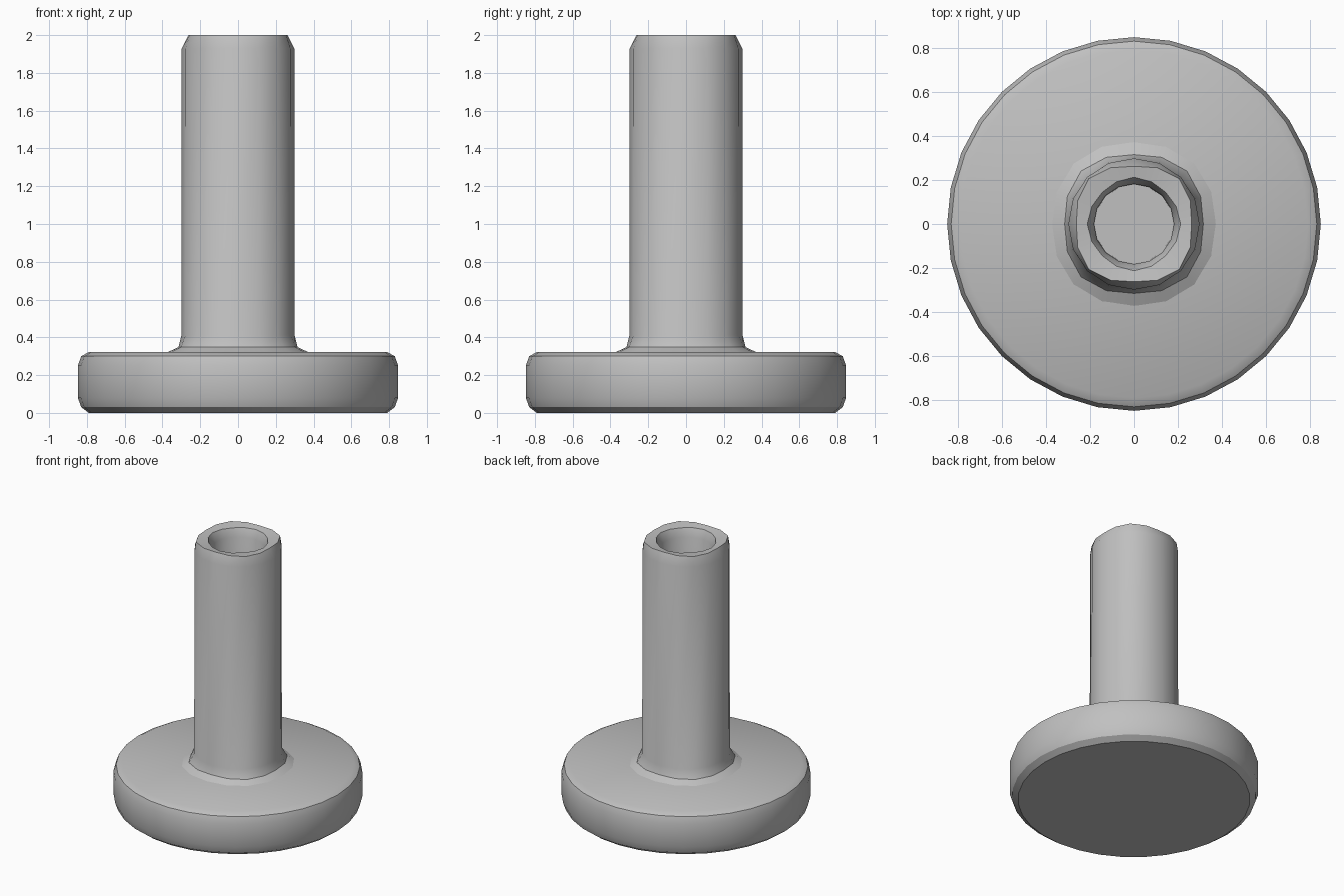
import bpy, bmesh, math

cube = bpy.data.objects.get("Cube")
if cube:
    bpy.data.objects.remove(cube, do_unlink=True)

grey = bpy.data.materials.new("plain grey")
grey.use_nodes = True
colour = (0.53, 0.53, 0.53, 1)
grey.diffuse_color = colour
grey.node_tree.nodes["Principled BSDF"].inputs["Base Color"].default_value = colour


def lathe(name, profile, sides):
    """Turn (radius, z, squareness) rings into a closed solid."""
    bm = bmesh.new()
    rings = []
    for r, z, sq in profile:
        ring = []
        for i in range(sides):
            a = math.tau * i / sides
            k = r * (1 + sq * math.sin(2 * a) ** 2)
            ring.append(bm.verts.new((k * math.cos(a), k * math.sin(a), z)))
        rings.append(ring)
    for low, high in zip(rings, rings[1:]):
        for i in range(sides):
            j = (i + 1) % sides
            bm.faces.new((low[i], low[j], high[j], high[i]))
    bm.faces.new(rings[0][::-1])
    bm.faces.new(rings[-1])
    bmesh.ops.recalc_face_normals(bm, faces=bm.faces)
    mesh = bpy.data.meshes.new(name)
    bm.to_mesh(mesh)
    bm.free()
    mesh.materials.append(grey)
    obj = bpy.data.objects.new(name, mesh)
    bpy.context.collection.objects.link(obj)
    bpy.ops.object.select_all(action="DESELECT")
    obj.select_set(True)
    bpy.context.view_layer.objects.active = obj
    bpy.ops.object.shade_smooth_by_angle(angle=math.radians(32))
    return obj


# Round foot with softened rims
lathe("base_disc", [(0.79, 0, 0), (0.83, 0.03, 0), (0.848, 0.08, 0),
                    (0.848, 0.25, 0), (0.83, 0.3, 0), (0.79, 0.322, 0)], 32)

# Hollow stem: flared foot, straight wall, chamfered rim, blind bore
lathe("hollow_stem", [(0.38, 0.318, 0.04), (0.315, 0.348, 0.08), (0.3, 0.41, 0.01),
                      (0.298, 1.93, 0.01), (0.262, 2, 0.11), (0.212, 1.99, -0.04),
                      (0.182, 1.93, 0), (0.18, 0.4, 0)], 16)
